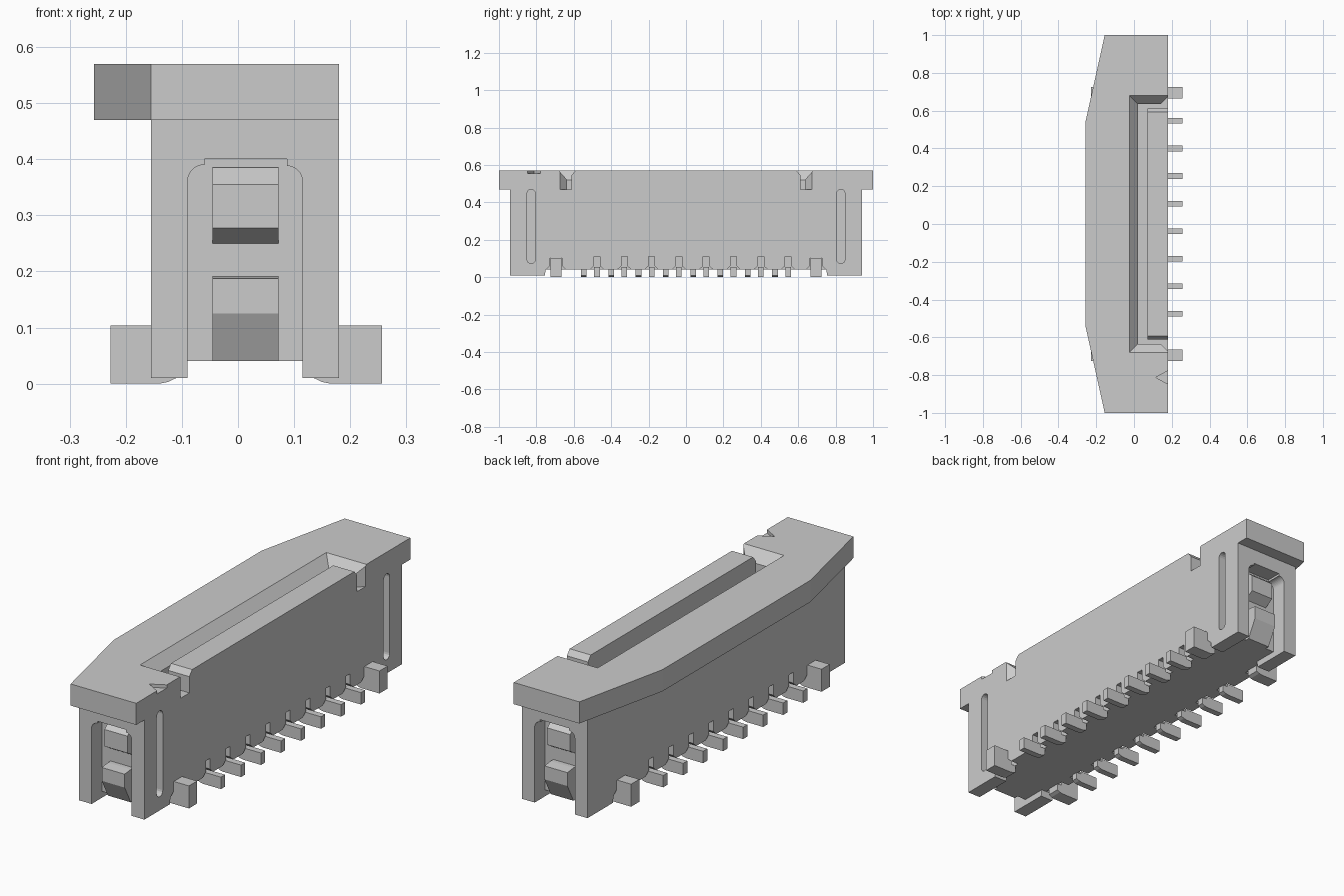
import bpy, bmesh, math
from mathutils import Vector

cube = bpy.data.objects.get("Cube")
if cube:
    bpy.data.objects.remove(cube)

grey = bpy.data.materials.new("plain grey")
grey.use_nodes = True
COLOUR = (0.6, 0.6, 0.6, 1)
grey.diffuse_color = COLOUR
grey.node_tree.nodes["Principled BSDF"].inputs["Base Color"].default_value = COLOUR


def finish(name, bm):
    bmesh.ops.recalc_face_normals(bm, faces=bm.faces)
    mesh = bpy.data.meshes.new(name)
    bm.to_mesh(mesh)
    bm.free()
    mesh.materials.append(grey)
    ob = bpy.data.objects.new(name, mesh)
    bpy.context.scene.collection.objects.link(ob)
    return ob


def prism(name, outline, axis, lo, hi):
    """Extrude a 2D outline along one axis."""
    place = {"x": lambda a, b: (lo, a, b),
             "y": lambda a, b: (a, lo, b),
             "z": lambda a, b: (a, b, lo)}[axis]
    bm = bmesh.new()
    face = bm.faces.new([bm.verts.new(place(*p)) for p in outline])
    new = bmesh.ops.extrude_face_region(bm, geom=[face])["geom"]
    shift = Vector([(hi - lo) * (axis == k) for k in "xyz"])
    bmesh.ops.translate(bm, vec=shift, verts=[v for v in new if isinstance(v, bmesh.types.BMVert)])
    return finish(name, bm)


def box(name, x, y, z):
    return prism(name, [(x[0], y[0]), (x[1], y[0]), (x[1], y[1]), (x[0], y[1])], "z", *z)


def frustum(name, low, high, z):
    """Solid between two rectangles (x0, x1, half_y) at two heights."""
    bm = bmesh.new()
    for (x0, x1, h), level in zip((low, high), z):
        for x in (x0, x1):
            for y in (-h, h):
                bm.verts.new((x, y, level))
    bmesh.ops.convex_hull(bm, input=bm.verts)
    bmesh.ops.dissolve_limit(bm, angle_limit=0.01, verts=bm.verts, edges=bm.edges)
    return finish(name, bm)


def carve(target, cutters):
    """Subtract the cutters, bake the result and drop them."""
    for c in cutters:
        m = target.modifiers.new("cut", "BOOLEAN")
        m.operation, m.solver, m.object = "DIFFERENCE", "EXACT", c
        c.hide_render = True
    graph = bpy.context.evaluated_depsgraph_get()
    mesh = bpy.data.meshes.new_from_object(target.evaluated_get(graph))
    target.modifiers.clear()
    target.data = mesh
    for c in cutters:
        bpy.data.objects.remove(c)


def arc(cx, cz, r, start, end, n=8):
    return [(cx + r * math.cos(math.radians(start + (end - start) * i / n)),
             cz + r * math.sin(math.radians(start + (end - start) * i / n))) for i in range(n + 1)]


LEFT, RIGHT, TOP, SEAM = -0.155, 0.18, 0.57, 0.47
PITCH = 0.146
right_pins = [0.035 + (i - 3.5) * PITCH for i in range(8)]
left_pins = [-y for y in right_pins]

# Housing with a raised underside between the feet
housing = prism("housing", [(-0.94, 0.01), (-0.755, 0.01), (-0.75, 0.04), (0.75, 0.04), (0.755, 0.01),
                            (0.94, 0.01), (0.94, SEAM), (-0.94, SEAM)], "x", LEFT, RIGHT)
cuts = [box("foot_channel", (-0.09, 0.115), (-1, 1), (0, 0.04))]
pocket = ([(-0.09, 0)] + arc(-0.06, 0.36, 0.03, 180, 90) + [(-0.06, 0.40), (0.087, 0.40)]
          + arc(0.087, 0.36, 0.028, 90, 0) + [(0.115, 0)])
for s in (-1, 1):
    # End pockets and side grooves
    cuts.append(prism("end_pocket", pocket, "y", s * 0.865, s * 1.0))
    groove = arc(s * 0.828, 0.095, 0.022, 180, 360) + arc(s * 0.828, 0.448, 0.022, 0, 180)
    cuts.append(prism("side_groove", groove, "x", RIGHT - 0.05, RIGHT + 0.05))
for rows, x0, x1 in ((right_pins, RIGHT - 0.04, RIGHT + 0.05), (left_pins, LEFT - 0.05, LEFT + 0.04)):
    # Flared contact openings along the lower edges
    for y, w, h in [(y, 0.016, 0.11) for y in rows] + [(-0.695, 0.032, 0.102), (0.695, 0.032, 0.102)]:
        f = w + 0.022
        cuts.append(prism("contact_opening", [(y - f, 0.0), (y - f, 0.04), (y - w, 0.06), (y - w, h),
                                              (y + w, h), (y + w, 0.06), (y + f, 0.04), (y + f, 0.0)], "x", x0, x1))
carve(housing, cuts)

# Overhanging cap with a flared slot and an index notch
cap = prism("cap", [(RIGHT, -1), (RIGHT, 1), (LEFT, 1), (-0.257, 0.54), (-0.257, -0.54), (LEFT, -1)],
            "z", SEAM, TOP)
carve(cap, [
    box("slot", (0.02, 0.3), (-0.635, 0.635), (0.4, 0.7)),
    frustum("slot_bevel", (0.02, 0.3, 0.635), (-0.07, 0.3, 0.725), (0.52, 0.62)),
    prism("slot_flare", [(0.13, -0.625), (0.28, -0.775), (0.28, 0.775), (0.13, 0.625)], "z", 0.4, 0.7),
    prism("index_notch", [(0.115, -0.812), (0.22, -0.755), (0.22, -0.87)], "z", 0.555, 0.6),
])

# Tongue beside the slot, with sloping ends
prism("tongue", [(-0.612, SEAM), (0.612, SEAM), (0.612, 0.545), (0.592, TOP), (-0.592, TOP), (-0.612, 0.545)],
      "x", 0.072, RIGHT)


def solder_foot(name, side, y, width, height):
    inner, outer = (0.135, 0.257) if side > 0 else (-0.11, -0.227)
    wall = RIGHT if side > 0 else LEFT
    d = side * 0.03
    outline = [(inner, 0.042), (inner, 0.01), (inner + d / 2, 0.003), (inner + d, 0), (outer, 0),
               (outer, height), (wall - side * 0.02, height), (wall - side * 0.02, 0.042)]
    prism(name, outline, "y", y - width / 2, y + width / 2)


# Contacts and the larger hold-down feet
for side, rows in ((1, right_pins), (-1, left_pins)):
    for y in rows:
        solder_foot("contact", side, y, 0.03, 0.055)
    for y in (-0.695, 0.695):
        solder_foot("hold_down_foot", side, y, 0.06, 0.104)

# Latches inside the end pockets
for s in (-1, 1):
    upper = [(0.86, 0.385), (0.875, 0.385), (0.91, 0.355), (0.91, 0.277), (0.86, 0.247)]
    lower = [(0.86, 0.192), (0.885, 0.192), (0.93, 0.187), (0.93, 0.125), (0.885, 0.04), (0.86, 0.04)]
    for name, shape in (("upper_latch", upper), ("lower_latch", lower)):
        prism(name, [(s * y, z) for y, z in shape], "x", -0.045, 0.072)
